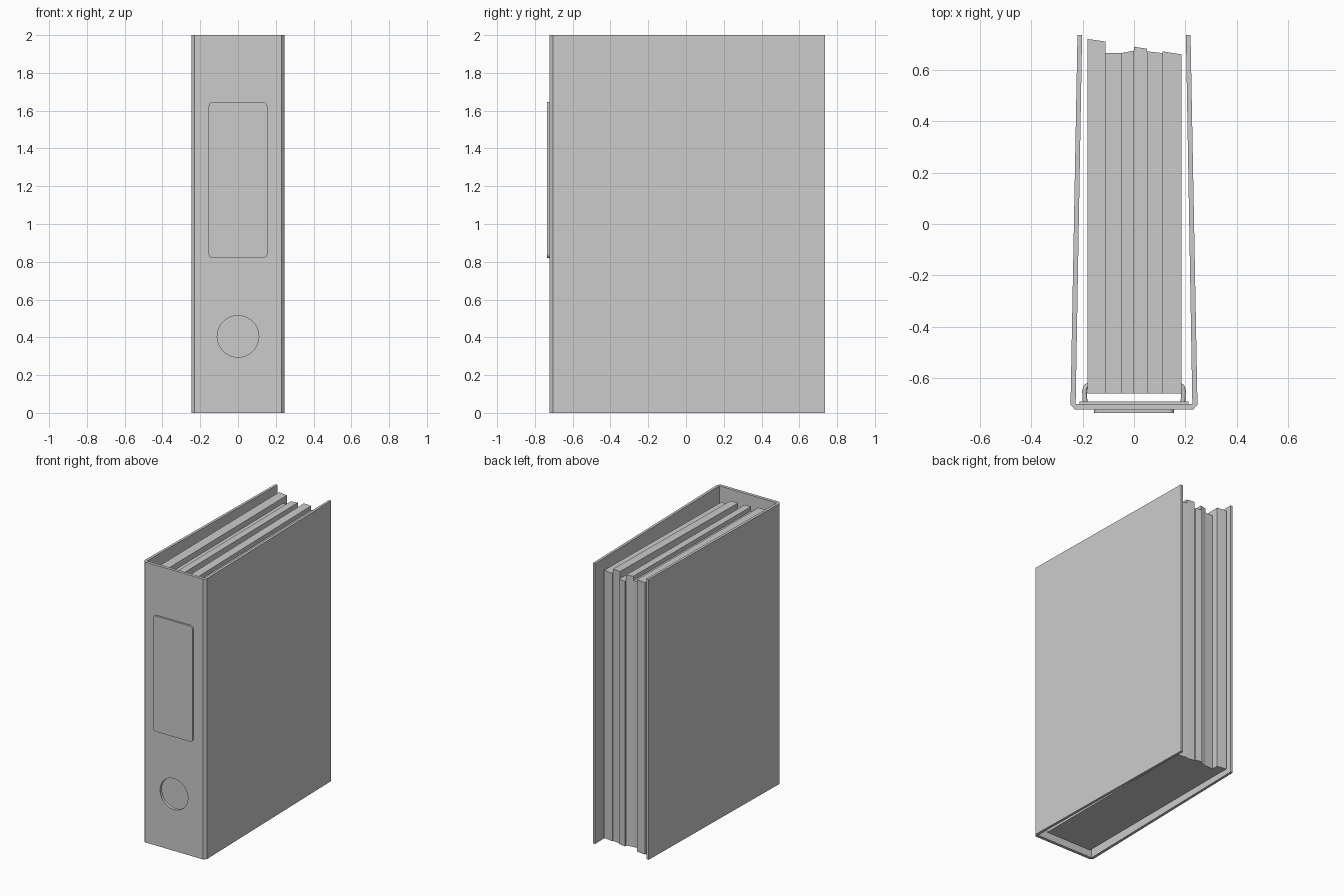
import bpy, bmesh, math

if "Cube" in bpy.data.objects:
    bpy.data.objects.remove(bpy.data.objects["Cube"])


def make_object(name, bm):
    bmesh.ops.recalc_face_normals(bm, faces=bm.faces)
    mesh = bpy.data.meshes.new(name)
    bm.to_mesh(mesh)
    bm.free()
    obj = bpy.data.objects.new(name, mesh)
    bpy.context.collection.objects.link(obj)
    return obj


def extrude(name, points, offset):
    """Closed profile of 3D points, extruded along an offset."""
    bm = bmesh.new()
    face = bm.faces.new([bm.verts.new(p) for p in points])
    ext = bmesh.ops.extrude_face_region(bm, geom=[face])
    moved = [v for v in ext["geom"] if isinstance(v, bmesh.types.BMVert)]
    bmesh.ops.translate(bm, verts=moved, vec=offset)
    return make_object(name, bm)


def box(name, x0, x1, y0, y1, z0, z1):
    return extrude(name, [(x0, y0, z0), (x1, y0, z0), (x1, y1, z0), (x0, y1, z0)],
                   (0, 0, z1 - z0))


# Cover: one folded sheet, tapering towards the open back
half = [(0.22, 0.735), (0.247, -0.703), (0.23, -0.722)]
inner = [(-0.227, -0.70), (-0.202, 0.735)]
outline = half + [(-x, y) for x, y in reversed(half)]
outline += [(x, y) for x, y in reversed(inner)] + [(-x, y) for x, y in inner]
cover = extrude("binder_cover", [(x, y, 0) for x, y in outline], (0, 0, 2))

# Finger hole through the spine
circle = [(0.11 * math.cos(math.tau * i / 48), -0.78,
           0.405 + 0.11 * math.sin(math.tau * i / 48)) for i in range(48)]
cutter = extrude("finger_hole_cutter", circle, (0, 0.1, 0))
cutter.hide_render = True
cutter.hide_set(True)
cut = cover.modifiers.new("finger_hole", "BOOLEAN")
cut.operation = "DIFFERENCE"
cut.solver = "EXACT"
cut.object = cutter

# Spine label with rounded corners
label = []
r = 0.02
for cx, cz, start in ((0.135, 1.625, 0), (-0.135, 1.625, 90),
                      (-0.135, 0.84, 180), (0.135, 0.84, 270)):
    for step in range(5):
        a = math.radians(start + step * 22.5)
        label.append((cx + r * math.cos(a), -0.735, cz + r * math.sin(a)))
extrude("spine_label", label, (0, 0.014, 0))

# Paper stack: bundles (x0, x1, back left y, back right y, front top, back top)
bundles = [
    (-0.18, -0.11, 0.72, 0.71, 1.95, 1.96),
    (-0.11, -0.05, 0.665, 0.665, 1.91, 1.92),
    (-0.05, 0.0, 0.665, 0.675, 1.94, 1.95),
    (0.0, 0.05, 0.69, 0.682, 1.90, 1.91),
    (0.05, 0.11, 0.672, 0.665, 1.94, 1.96),
    (0.11, 0.184, 0.672, 0.66, 1.91, 1.93),
]
for i, (x0, x1, yl, yr, zf, zb) in enumerate(bundles):
    paper = box(f"paper_bundle_{i + 1}", x0, x1, -0.66, 0.6, 0.02, zf)
    for v in paper.data.vertices:
        if v.co.y > 0:
            v.co.y = yl if abs(v.co.x - x0) < 1e-4 else yr
            if v.co.z > 1:
                v.co.z = zb

# Ring mechanism on the inside of the spine
box("ring_plate", -0.212, 0.212, -0.702, -0.69, 0.65, 1.35)
path = [(0.19, -0.695), (0.193, -0.65), (0.188, -0.632), (0.175, -0.625)]
for name, z in (("lower_ring", 0.75), ("upper_ring", 1.25)):
    curve = bpy.data.curves.new(name, "CURVE")
    curve.dimensions = "3D"
    curve.bevel_depth = 0.009
    curve.bevel_resolution = 2
    curve.use_fill_caps = True
    for side in (-1, 1):
        spline = curve.splines.new("POLY")
        spline.points.add(len(path) - 1)
        for p, (x, y) in zip(spline.points, path):
            p.co = (side * x, y, z, 1)
    bpy.context.collection.objects.link(bpy.data.objects.new(name, curve))
